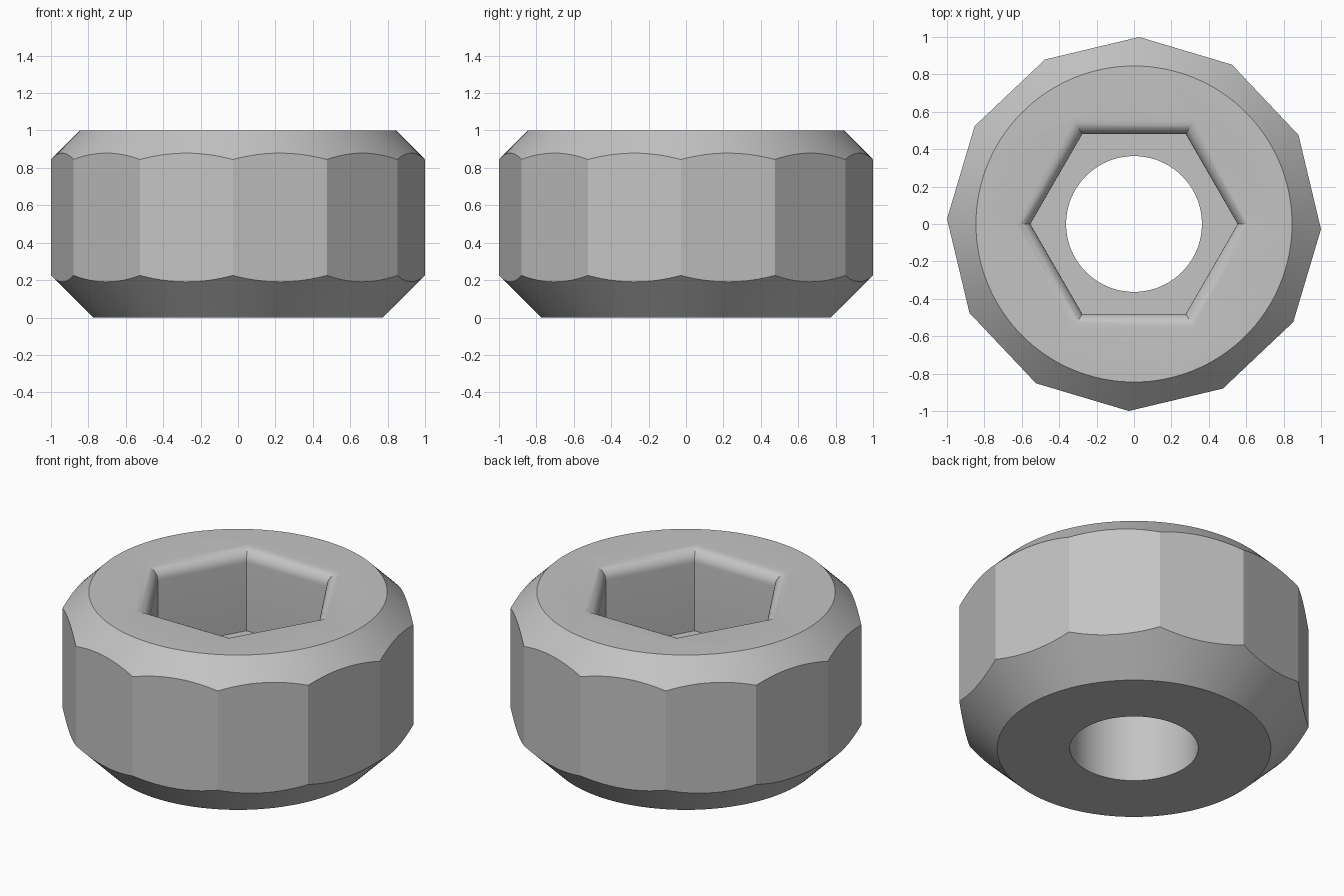
import bpy, bmesh, math

default = bpy.data.objects.get("Cube")
if default:
    bpy.data.objects.remove(default, do_unlink=True)

steel = bpy.data.materials.new("plain_grey")
steel.use_nodes = True
grey = (0.55, 0.55, 0.55, 1)
steel.diffuse_color = grey
steel.node_tree.nodes["Principled BSDF"].inputs["Base Color"].default_value = grey


def loft(name, profile, sides, turn=0.0):
    """Closed solid from (radius, height) rings with the given number of sides."""
    bm = bmesh.new()
    rings = []
    for r, z in profile:
        angles = [turn + math.tau * i / sides for i in range(sides)]
        rings.append([bm.verts.new((r * math.cos(a), r * math.sin(a), z)) for a in angles])
    for low, high in zip(rings, rings[1:]):
        for i in range(sides):
            j = (i + 1) % sides
            bm.faces.new((low[i], low[j], high[j], high[i]))
    bm.faces.new(rings[0][::-1])
    bm.faces.new(rings[-1])
    mesh = bpy.data.meshes.new(name)
    bm.to_mesh(mesh)
    bm.free()
    mesh.materials.append(steel)
    obj = bpy.data.objects.new(name, mesh)
    bpy.context.collection.objects.link(obj)
    return obj


def boolean(target, cutter, operation):
    cutter.hide_render = True
    mod = target.modifiers.new(cutter.name, 'BOOLEAN')
    mod.operation = operation
    mod.solver = 'EXACT'
    mod.object = cutter
    bpy.context.view_layer.objects.active = target
    bpy.ops.object.modifier_apply(modifier=mod.name)
    bpy.data.objects.remove(cutter, do_unlink=True)


# Twelve-sided body, its rims turned off by 45 degree cones
body = loft("socket_plug", [(1, 0), (1, 1)], 12, math.radians(-1.6))
turned = loft("turned_rims", [(0.775, 0), (1.1, 0.325), (1.1, 0.745), (0.845, 1)], 128)
boolean(body, turned, 'INTERSECT')

# Hexagonal pocket with a rounded mouth
fillet, flat, steps = 0.075, 0.48, 8
pocket = [(flat, 0.5)]
for i in range(steps + 1):
    t = math.pi / 2 * i / steps
    pocket.append((flat + fillet * (1 - math.cos(t)), 1 - fillet + fillet * math.sin(t)))
pocket.append((flat + fillet, 1.1))
corner = 1 / math.cos(math.pi / 6)
boolean(body, loft("hex_pocket", [(a * corner, z) for a, z in pocket], 6), 'DIFFERENCE')

# Round through hole
boolean(body, loft("through_hole", [(0.363, -0.1), (0.363, 0.8)], 96), 'DIFFERENCE')

# Smooth cones and fillet, crisp flats
bpy.ops.object.select_all(action='DESELECT')
body.select_set(True)
bpy.context.view_layer.objects.active = body
bpy.ops.object.shade_smooth_by_angle(angle=math.radians(25))
